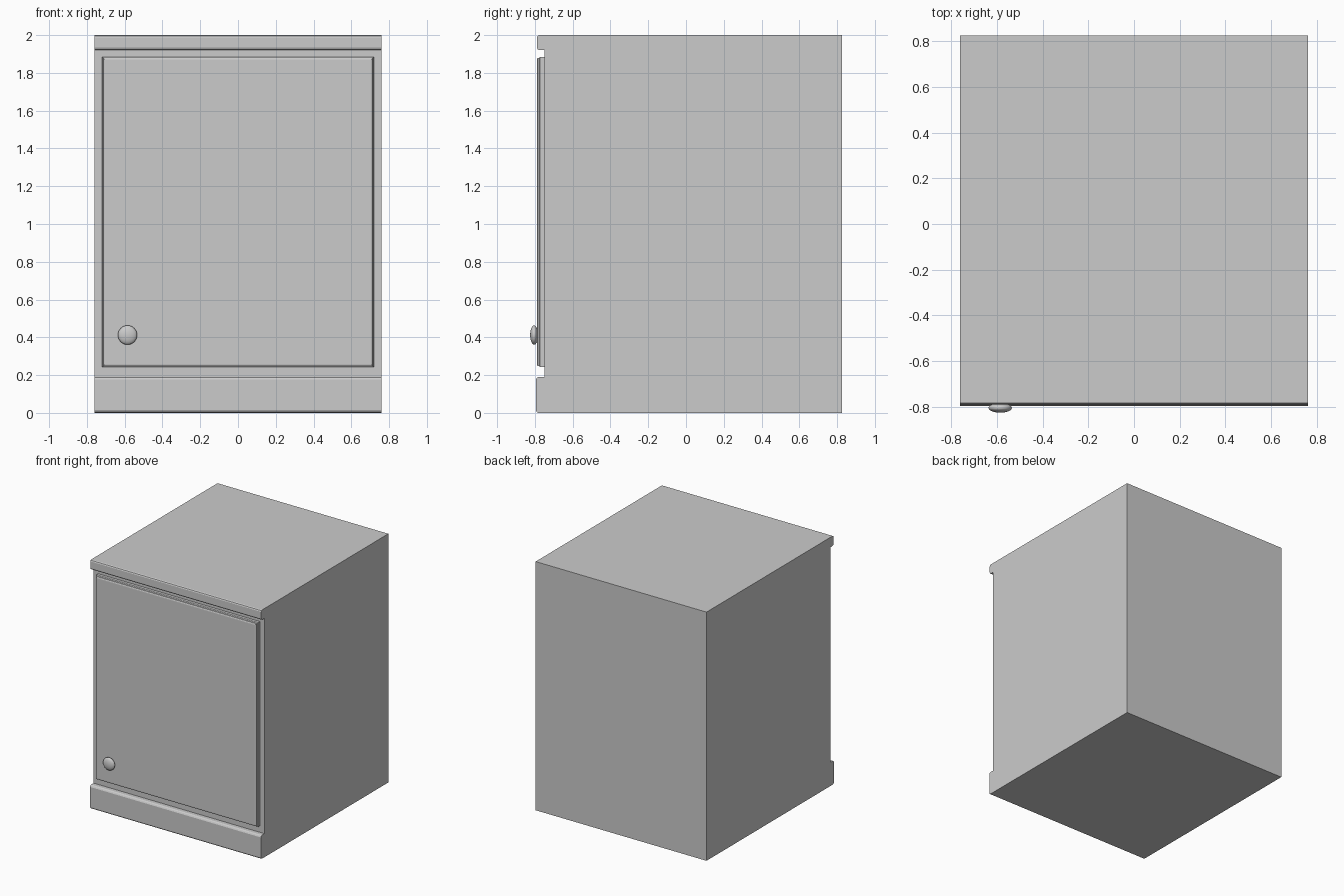
import bpy, bmesh, math

if "Cube" in bpy.data.objects:
    bpy.data.objects.remove(bpy.data.objects["Cube"])

W = 0.76          # half width of the cabinet
FRONT, BACK = -0.75, 0.825


def make_object(name, bm, smooth=None):
    bmesh.ops.recalc_face_normals(bm, faces=bm.faces)
    mesh = bpy.data.meshes.new(name)
    bm.to_mesh(mesh)
    bm.free()
    obj = bpy.data.objects.new(name, mesh)
    bpy.context.collection.objects.link(obj)
    if smooth:
        bpy.context.view_layer.objects.active = obj
        obj.select_set(True)
        bpy.ops.object.shade_smooth_by_angle(angle=math.radians(smooth))
        obj.select_set(False)
    return obj


def loft(name, rings, smooth=None):
    """Join rings of equal length with quads and cap both ends."""
    bm = bmesh.new()
    loops = [[bm.verts.new(p) for p in ring] for ring in rings]
    for a, b in zip(loops, loops[1:]):
        for i in range(len(a)):
            j = (i + 1) % len(a)
            bm.faces.new((a[i], a[j], b[j], b[i]))
    bm.faces.new(loops[0])
    bm.faces.new(loops[-1])
    return make_object(name, bm, smooth)


# Carcass with top moulding and plinth: one side profile extruded across x
profile = [(BACK, 0), (-0.782, 0), (-0.79, 0.004), (-0.795, 0.014),
           (-0.795, 0.176), (-0.79, 0.185), (-0.78, 0.19), (FRONT, 0.19),
           (FRONT, 1.92), (-0.775, 1.92), (-0.785, 1.924), (-0.79, 1.934),
           (-0.79, 1.988), (-0.786, 1.996), (-0.778, 2.0), (BACK, 2.0)]
loft("cabinet_body", [[(x, y, z) for y, z in profile] for x in (-W, W)])

# Door: rectangle stepped in along a moulded edge
edge = [(0, FRONT + 0.005), (0, -0.772), (0.003, -0.776), (0.006, -0.777),
        (0.007, -0.785), (0.012, -0.789), (0.018, -0.79)]
loft("door", [[(-0.72 + d, y, 0.242 + d), (0.72 - d, y, 0.242 + d),
               (0.72 - d, y, 1.885 - d), (-0.72 + d, y, 1.885 - d)]
              for d, y in edge])

# Round knob: flattened sphere low on the left of the door
bm = bmesh.new()
bmesh.ops.create_uvsphere(bm, u_segments=32, v_segments=16, radius=1)
for v in bm.verts:
    x, y, z = v.co
    v.co = (-0.585 + 0.051 * x, -0.804 - 0.021 * z, 0.412 + 0.051 * y)
make_object("knob", bm, 40)
